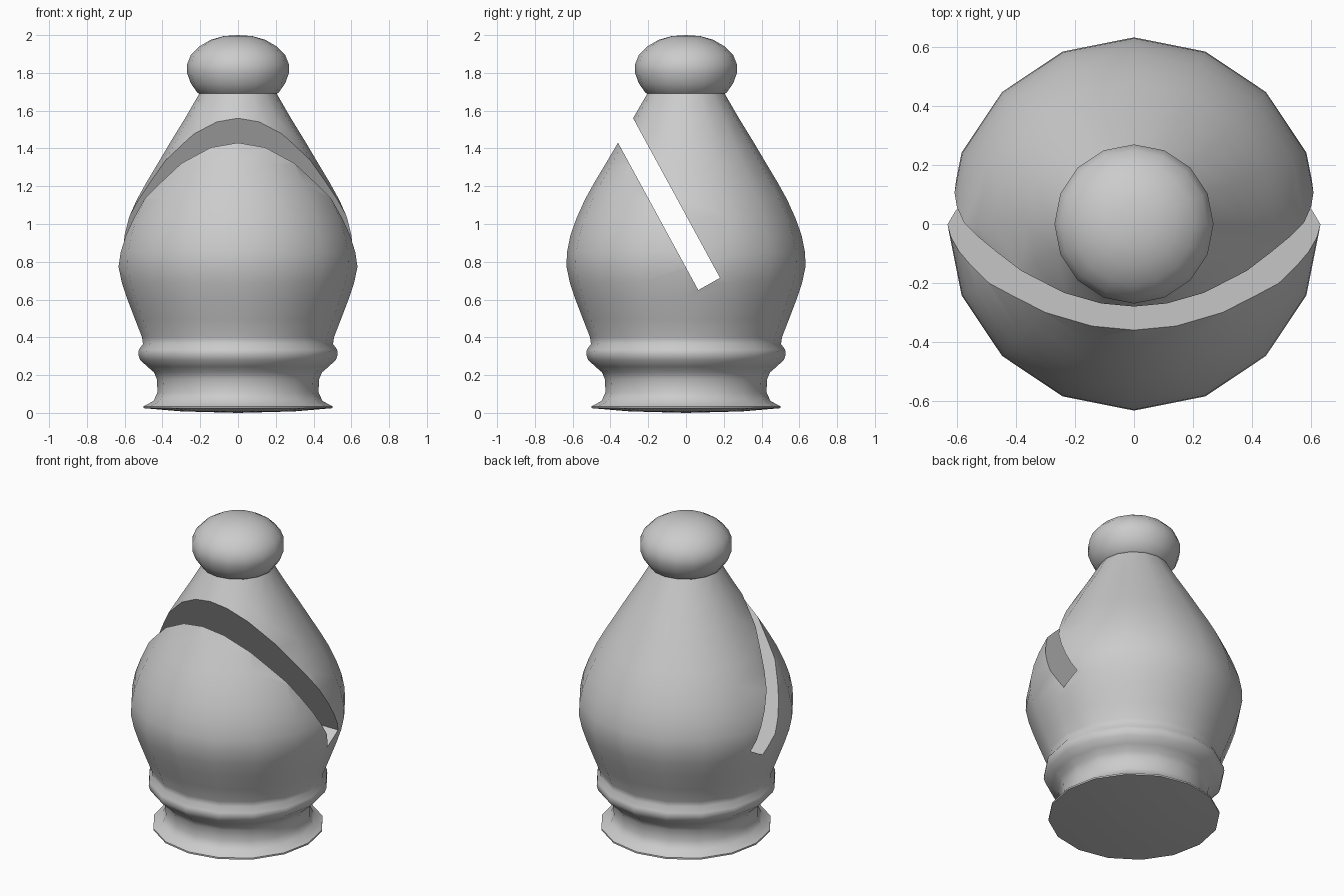
import bpy, bmesh, math
from mathutils import Vector

if "Cube" in bpy.data.objects:
    bpy.data.objects.remove(bpy.data.objects["Cube"])

SIDES = 16


def add_object(name, bm):
    bmesh.ops.recalc_face_normals(bm, faces=bm.faces)
    mesh = bpy.data.meshes.new(name)
    bm.to_mesh(mesh)
    bm.free()
    obj = bpy.data.objects.new(name, mesh)
    bpy.context.collection.objects.link(obj)
    return obj


def lathe(name, profile):
    """Revolve (radius, z) points; zero radius ends become poles."""
    bm = bmesh.new()
    rings = []
    for r, z in profile:
        n = 1 if r == 0 else SIDES
        rings.append([bm.verts.new((r * math.cos(2 * math.pi * i / SIDES),
                                    r * math.sin(2 * math.pi * i / SIDES), z))
                      for i in range(n)])
    for a, b in zip(rings, rings[1:]):
        for i in range(SIDES):
            j = (i + 1) % SIDES
            quad = [a[i % len(a)], a[j % len(a)], b[j % len(b)], b[i % len(b)]]
            bm.faces.new(list(dict.fromkeys(quad)))
    return add_object(name, bm)


# Turned body: foot, collar ring, bulb, neck and round knob
body = lathe("chess_piece_body", [
    (0, 0), (0.30, 0.008), (0.50, 0.025), (0.50, 0.035), (0.447, 0.063),
    (0.426, 0.11), (0.43, 0.18), (0.445, 0.215), (0.48, 0.245), (0.518, 0.28),
    (0.528, 0.31), (0.525, 0.335), (0.503, 0.365), (0.508, 0.40),
    (0.545, 0.495), (0.585, 0.60), (0.615, 0.69), (0.633, 0.775),
    (0.630, 0.85), (0.612, 0.94), (0.58, 1.03), (0.535, 1.13),
    (0.485, 1.22), (0.425, 1.32), (0.36, 1.43), (0.28, 1.56), (0.205, 1.69),
    (0.215, 1.695), (0.25, 1.745), (0.27, 1.80), (0.27, 1.845),
    (0.25, 1.895), (0.205, 1.94), (0.145, 1.975), (0.075, 1.995), (0, 2.0)])

# Slanted slot cutter: a prism running straight through along x
low, high = Vector((0.065, 0.65)), Vector((0.18, 0.715))
run = Vector((-0.478, 0.878)) * 1.4
bm = bmesh.new()
face = bm.faces.new([bm.verts.new((-1, p.x, p.y))
                     for p in (low, high, high + run, low + run)])
ext = bmesh.ops.extrude_face_region(bm, geom=[face])
bmesh.ops.translate(bm, vec=(2, 0, 0),
                    verts=[v for v in ext["geom"] if isinstance(v, bmesh.types.BMVert)])
cutter = add_object("slot_cutter", bm)
cutter.hide_render = True

# Cut the slot, then smooth the turned surfaces while keeping slot edges sharp
bpy.context.view_layer.objects.active = body
body.select_set(True)
mod = body.modifiers.new("slot", 'BOOLEAN')
mod.operation = 'DIFFERENCE'
mod.solver = 'EXACT'
mod.object = cutter
bpy.ops.object.modifier_apply(modifier=mod.name)
bpy.data.objects.remove(cutter, do_unlink=True)
bpy.ops.object.shade_smooth_by_angle(angle=math.radians(50))
